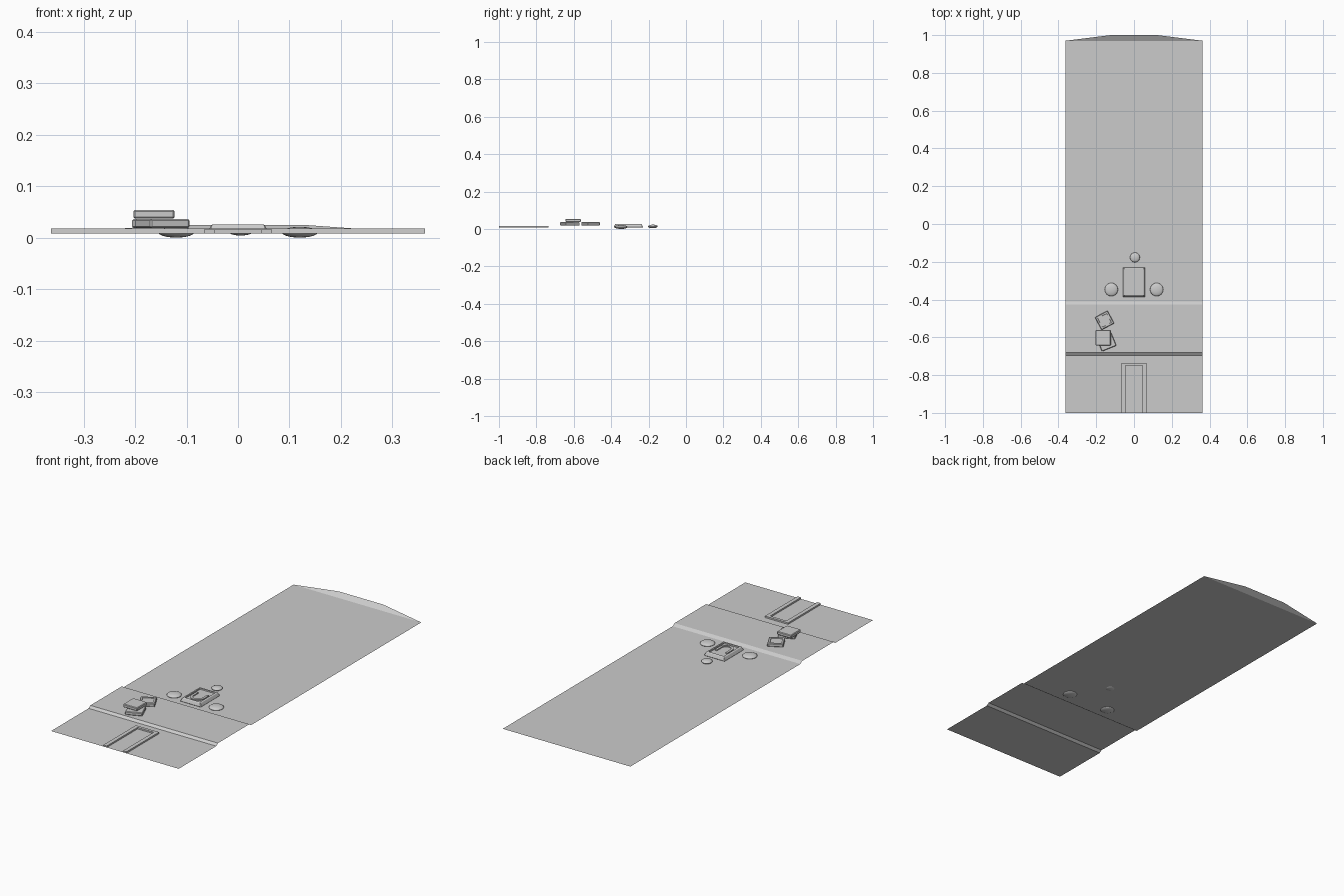
import bpy, bmesh, math
from mathutils import Matrix, Vector

cube = bpy.data.objects.get("Cube")
if cube:
    bpy.data.objects.remove(cube, do_unlink=True)

# Single flat colour
stone = bpy.data.materials.new("stone grey")
stone.use_nodes = True
GREY = (0.6, 0.6, 0.6, 1)
stone.diffuse_color = GREY
stone.node_tree.nodes["Principled BSDF"].inputs["Base Color"].default_value = GREY

FLOOR, TERRACE, HALF = 0.008, 0.018, 0.363


def finish(name, bm):
    mesh = bpy.data.meshes.new(name)
    bm.to_mesh(mesh)
    bm.free()
    mesh.materials.append(stone)
    obj = bpy.data.objects.new(name, mesh)
    bpy.context.collection.objects.link(obj)
    return obj


def prism(name, outline, z0, z1):
    """Extrude a flat outline upwards."""
    bm = bmesh.new()
    face = bm.faces.new([bm.verts.new((x, y, z0)) for x, y in outline])
    top = bmesh.ops.extrude_face_region(bm, geom=[face])["geom"]
    bmesh.ops.translate(bm, vec=(0, 0, z1 - z0),
                        verts=[v for v in top if isinstance(v, bmesh.types.BMVert)])
    bmesh.ops.recalc_face_normals(bm, faces=bm.faces)
    return finish(name, bm)


def slab(name, centre, size, turn=0, bevel=0.003, chamfer=0, recess=None):
    """Box with bevelled edges, or sloped sides, and an optional sunken top."""
    bm = bmesh.new()
    bmesh.ops.create_cube(bm, size=1)
    bmesh.ops.scale(bm, vec=size, verts=bm.verts)
    if chamfer:
        for v in bm.verts:
            if v.co.z > 0:
                v.co.x -= math.copysign(chamfer, v.co.x)
                v.co.y -= math.copysign(chamfer, v.co.y)
    if bevel:
        bmesh.ops.bevel(bm, geom=bm.edges[:], offset=bevel, segments=1, affect='EDGES')
    if recess:
        top = max(bm.faces, key=lambda f: f.calc_center_median().z + f.calc_area())
        top = max((f for f in bm.faces if f.normal.z > 0.9), key=lambda f: f.calc_area())
        bmesh.ops.inset_region(bm, faces=[top], thickness=recess[0])
        bmesh.ops.inset_region(bm, faces=[top], thickness=0.001, depth=-recess[1])
    bmesh.ops.transform(bm, verts=bm.verts, matrix=Matrix.Translation(centre)
                        @ Matrix.Rotation(math.radians(turn), 4, 'Z'))
    return finish(name, bm)


def dome(name, x, y, radius, z0, z1):
    bm = bmesh.new()
    bmesh.ops.create_uvsphere(bm, u_segments=24, v_segments=12, radius=1)
    bmesh.ops.scale(bm, vec=(radius, radius, (z1 - z0) / 2), verts=bm.verts)
    bmesh.ops.translate(bm, vec=(x, y, (z0 + z1) / 2), verts=bm.verts)
    for f in bm.faces:
        f.smooth = True
    return finish(name, bm)


# Ground sheet: low front, raised middle terrace, long low back
bm = bmesh.new()
profile = [(-1, FLOOR), (-0.695, FLOOR), (-0.681, TERRACE),
           (-0.426, TERRACE), (-0.41, FLOOR), (0.97, FLOOR)]
rows = [[bm.verts.new((x, y, z)) for x in (-HALF, HALF)] for y, z in profile]
for a, b in zip(rows, rows[1:]):
    bm.faces.new((a[0], a[1], b[1], b[0]))
# Upturned flap at the back
tips = [bm.verts.new((x, 1, 0.025)) for x in (0.125, -0.125)]
bm.faces.new((rows[-1][0], rows[-1][1], *tips))
finish("ground_sheet", bm)

# Raised open frame at the front edge
outer, inner = 0.066, 0.046
right_half = [(outer, -1), (outer, -0.735), (-outer, -0.735), (-outer, -1)]
cutout = [(-inner, -1), (-inner, -0.75), (inner, -0.75), (inner, -1)]
prism("front_frame", right_half + cutout, FLOOR, 0.016)

# Loose stacked blocks on the terrace
slab("lower_block", (-0.147, -0.621, 0.0275), (0.083, 0.083, 0.017), turn=22)
slab("upper_block", (-0.163, -0.603, 0.0455), (0.08, 0.082, 0.017))
slab("hollow_block", (-0.156, -0.51, 0.0275), (0.076, 0.076, 0.017), turn=28,
     recess=(0.011, 0.003))

# Central pedestal with sloped sides and a sunken basin
slab("pedestal", (0, -0.308, 0.017), (0.119, 0.158, 0.018), bevel=0.002,
     chamfer=0.008, recess=(0.009, 0.006))

# Rounded U-shaped rim inside the basin
def arc(radius, steps=10):
    return [(radius * math.cos(-math.pi * i / steps),
             -0.325 + radius * math.sin(-math.pi * i / steps)) for i in range(steps + 1)]


rim = [(0.036, -0.285)] + arc(0.036) + [(-0.036, -0.285), (-0.024, -0.285)]
rim += arc(0.024)[::-1] + [(0.024, -0.285)]
prism("basin_rim", rim, 0.018, 0.025)

# Round stones around the pedestal
for side, label in ((-1, "right"), (1, "left")):
    dome(label + "_stone", side * 0.12, -0.347, 0.035, 0, 0.021)
dome("back_stone", 0.005, -0.177, 0.026, 0.004, 0.023)
